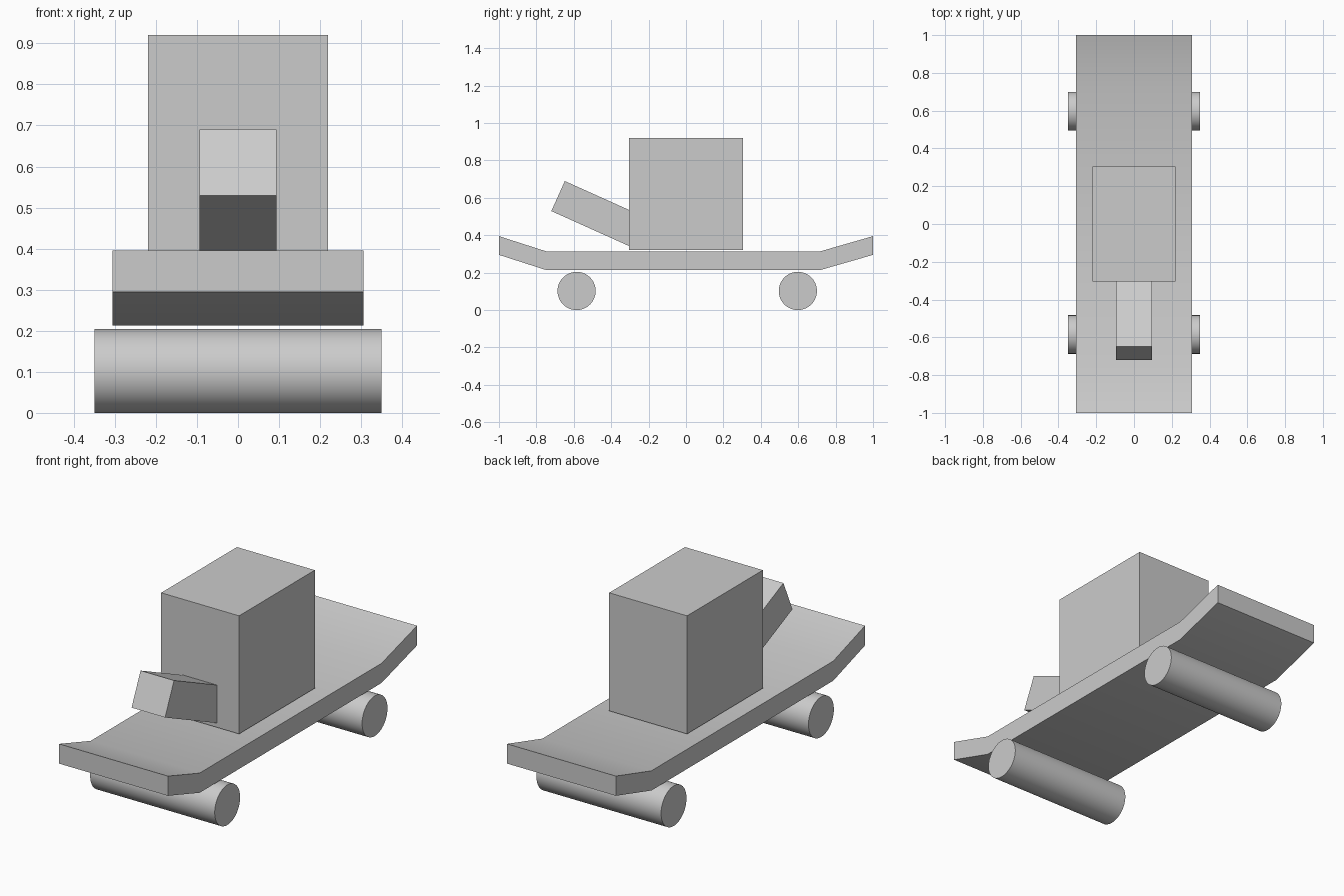
import bpy, bmesh
from math import radians, sin, cos, pi
from mathutils import Vector

if "Cube" in bpy.data.objects:
    bpy.data.objects.remove(bpy.data.objects["Cube"])


def extrude_x(name, profile, half_width):
    """Extrude a closed (y, z) profile symmetrically along x."""
    bm = bmesh.new()
    face = bm.faces.new([bm.verts.new((-half_width, y, z)) for y, z in profile])
    ext = bmesh.ops.extrude_face_region(bm, geom=[face])
    moved = [g for g in ext["geom"] if isinstance(g, bmesh.types.BMVert)]
    bmesh.ops.translate(bm, verts=moved, vec=(2 * half_width, 0, 0))
    bmesh.ops.recalc_face_normals(bm, faces=bm.faces)
    mesh = bpy.data.meshes.new(name)
    bm.to_mesh(mesh)
    bm.free()
    obj = bpy.data.objects.new(name, mesh)
    bpy.context.collection.objects.link(obj)
    return obj


def smooth(obj):
    bpy.ops.object.select_all(action="DESELECT")
    obj.select_set(True)
    bpy.context.view_layer.objects.active = obj
    bpy.ops.object.shade_smooth_by_angle(angle=radians(30))


# Deck: constant thickness board with upturned ends
bottom = [(-1.0, 0.295), (-0.745, 0.213), (0.715, 0.213), (1.0, 0.295)]
top = [(y, z + 0.1) for y, z in reversed(bottom)]
smooth(extrude_x("deck", bottom + top, 0.306))

# Wheels: one full-width roller at each end
for name, y in (("front_wheel", -0.585), ("rear_wheel", 0.598)):
    bpy.ops.mesh.primitive_cylinder_add(vertices=64, radius=0.102, depth=0.70,
                                        location=(0, y, 0.102),
                                        rotation=(0, pi / 2, 0))
    wheel = bpy.context.object
    wheel.name = name
    smooth(wheel)

# Body block, floating just above the deck
extrude_x("body", [(-0.304, 0.32), (0.304, 0.32), (0.304, 0.92), (-0.304, 0.92)], 0.219)

# Tilted barrel, its inner end sunk into the body
tilt = radians(24.2)
along = Vector((cos(tilt), -sin(tilt))) * 0.48
up = Vector((sin(tilt), cos(tilt))) * 0.176
corner = Vector((-0.72, 0.529))
extrude_x("barrel", [corner, corner + along, corner + along + up, corner + up], 0.094)
